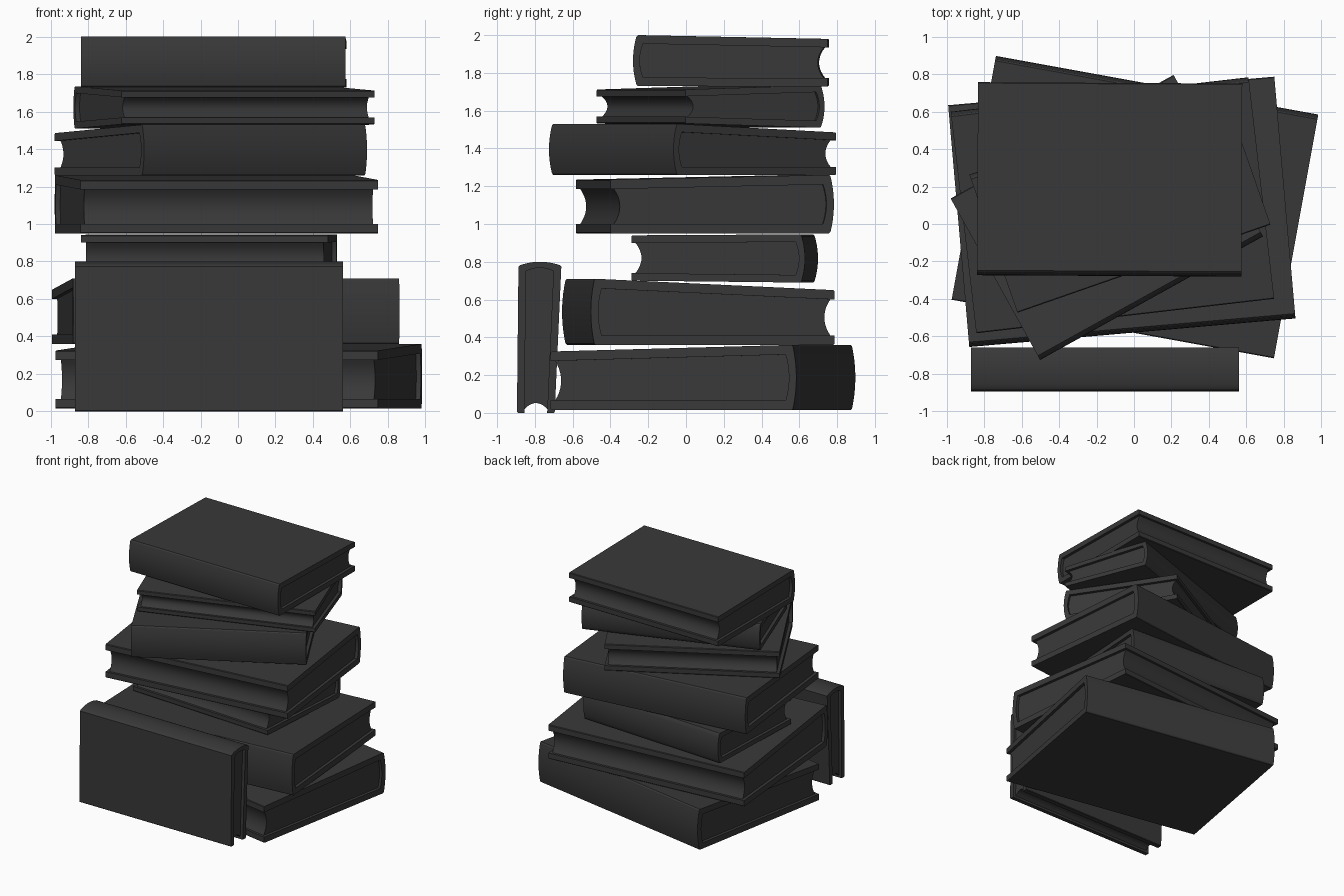
import bpy, bmesh
from math import radians, pi, cos
from mathutils import Matrix

if "Cube" in bpy.data.objects:
    bpy.data.objects.remove(bpy.data.objects["Cube"])

dark = bpy.data.materials.new("dark_grey")
dark.diffuse_color = (0.04, 0.04, 0.04, 1)
dark.use_nodes = True
dark.node_tree.nodes["Principled BSDF"].inputs["Base Color"].default_value = dark.diffuse_color


def arc(p, q, sag, n=10):
    """Shallow curve from p to q, pushed sideways along y by sag in the middle."""
    pts = []
    for i in range(n + 1):
        t = i / n
        s = 1 - (2 * t - 1) ** 2
        pts.append((p[0] + (q[0] - p[0]) * t + sag * s, p[1] + (q[1] - p[1]) * t))
    return pts


def extrude(name, profile, length, matrix):
    """Extrude a (y, z) profile along x, centred."""
    bm = bmesh.new()
    face = bm.faces.new([bm.verts.new((-length / 2, y, z)) for y, z in profile])
    out = bmesh.ops.extrude_face_region(bm, geom=[face])
    moved = [v for v in out["geom"] if isinstance(v, bmesh.types.BMVert)]
    bmesh.ops.translate(bm, verts=moved, vec=(length, 0, 0))
    bmesh.ops.recalc_face_normals(bm, faces=bm.faces)
    mesh = bpy.data.meshes.new(name)
    bm.to_mesh(mesh)
    bm.free()
    mesh.materials.append(dark)
    obj = bpy.data.objects.new(name, mesh)
    bpy.context.collection.objects.link(obj)
    obj.matrix_world = matrix
    bpy.ops.object.select_all(action='DESELECT')
    obj.select_set(True)
    bpy.context.view_layer.objects.active = obj
    bpy.ops.object.shade_smooth_by_angle(angle=radians(30))


def book(name, length, width, heights, board, matrix):
    """Hardback: spine at -y, page edge at +y; heights = spine low/high, fore low/high."""
    s0, s1, f0, f1 = heights
    b, c = 0.018, 0.008
    ys, yf = -width / 2 + b, width / 2
    low = lambda y: s0 + (f0 - s0) * (y - ys) / (yf - ys)
    high = lambda y: s1 + (f1 - s1) * (y - ys) / (yf - ys)
    yi = ys + board * 0.8
    # cover: C-shaped section with a rounded spine
    inner = arc((yi, high(yi) - board), (yi, low(yi) + board), -b)
    cover = [(ys + c, s0)] + arc((ys, s0 + c), (ys, s1 - c), -b) + [(ys + c, s1)]
    cover += [(yf - 0.005, f1), (yf, f1 - 0.005), (yf, f1 - board)]
    cover += inner + [(yf, f0 + board), (yf, f0 + 0.005), (yf - 0.005, f0)]
    extrude(name + "_cover", cover, length, matrix)
    # page block with a hollow fore edge
    yp = yf - 0.02
    pages = inner + arc((yp, low(yp) + board), (yp, high(yp) - board), -0.032)
    extrude(name + "_pages", pages, length - 0.05, matrix)


# stacked books: centre x, y, angle, spine at back, length, width, heights, board
stack = [
    (0.005, 0.09, -10.3, True, 1.748, 1.322, (0.015, 0.36, 0.015, 0.325), 0.05),
    (-0.065, 0.065, 5.0, False, 1.747, 1.295, (0.36, 0.71, 0.36, 0.65), 0.05),
    (-0.155, 0.205, -3.0, True, 1.32, 0.92, (0.69, 0.945, 0.70, 0.94), 0.04),
    (-0.115, 0.10, 6.6, True, 1.60, 1.19, (0.95, 1.26, 0.95, 1.235), 0.05),
    (-0.145, 0.035, 29.0, False, 1.36, 0.985, (1.26, 1.53, 1.26, 1.485), 0.042),
    (-0.075, 0.13, 19.2, True, 1.43, 0.78, (1.51, 1.735, 1.532, 1.712), 0.036),
    (-0.13, 0.238, -0.3, False, 1.41, 1.03, (1.73, 2.0, 1.728, 1.98), 0.045),
]
for i, (x, y, angle, back, l, w, h, t) in enumerate(stack):
    turn = radians(angle) + (pi if back else 0)
    book(f"stacked_book_{i + 1}", l, w, h, t,
         Matrix.Translation((x, y, 0)) @ Matrix.Rotation(turn, 4, 'Z'))

# book standing on its page edge in front of the stack
book("leaning_book", 1.43, 0.80, (-0.887, -0.66, -0.895, -0.695), 0.04,
     Matrix.Translation((-0.155, 0, 0.40)) @ Matrix.Rotation(-pi / 2, 4, 'X'))
